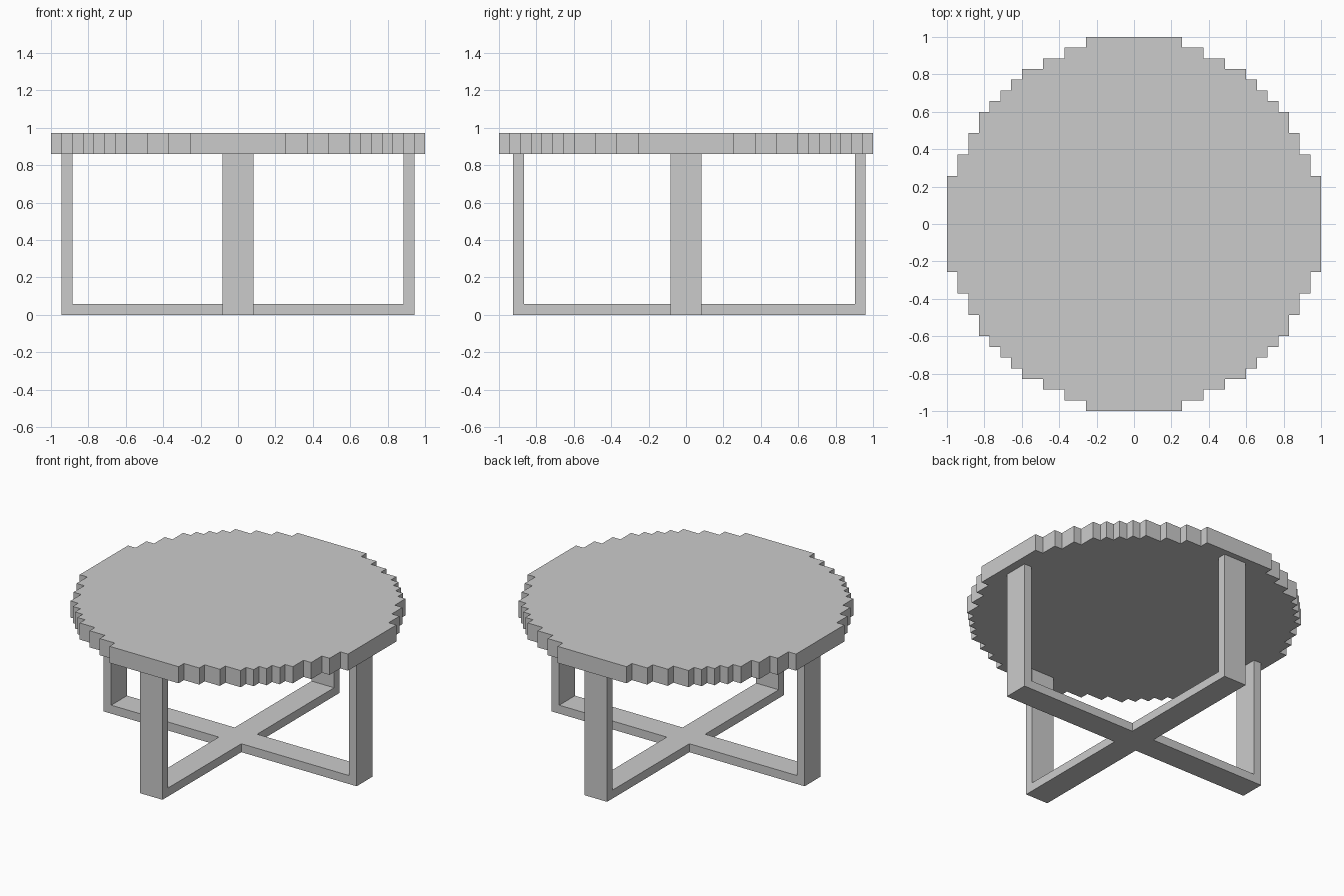
import bpy, bmesh

if "Cube" in bpy.data.objects:
    bpy.data.objects.remove(bpy.data.objects["Cube"])


def prism(name, outline, z0, z1):
    """Extrude a flat outline (counter-clockwise) from z0 up to z1."""
    bm = bmesh.new()
    face = bm.faces.new([bm.verts.new((x, y, z0)) for x, y in outline])
    ext = bmesh.ops.extrude_face_region(bm, geom=[face], use_keep_orig=True)
    for v in ext["geom"]:
        if isinstance(v, bmesh.types.BMVert):
            v.co.z = z1
    bmesh.ops.recalc_face_normals(bm, faces=bm.faces)
    mesh = bpy.data.meshes.new(name)
    bm.to_mesh(mesh)
    bm.free()
    obj = bpy.data.objects.new(name, mesh)
    bpy.context.collection.objects.link(obj)
    return obj


def rect(x0, x1, y0, y1):
    return [(x0, y0), (x1, y0), (x1, y1), (x0, y1)]


# Table top: stepped circle, one quarter staircase turned four times
CELL = 1 / 17.5
steps = [4.5, 6.5, 8.5, 10.5, 11.5, 12.5, 13.5, 14.5, 15.5, 16.5, 17.5]
xs = steps[::-1]
quarter = []
for i, (x, y) in enumerate(zip(xs, steps)):
    quarter.append((x * CELL, y * CELL))
    if i + 1 < len(xs):
        quarter.append((xs[i + 1] * CELL, y * CELL))
outline = []
for turn in range(4):
    outline += quarter
    quarter = [(-y, x) for x, y in quarter]
LEG_TOP, TOP = 0.86, 0.972
prism("table_top", outline, LEG_TOP, TOP)

# Four flat legs: inner and outer face positions
W, T = 0.084, 0.057
L, R, F, B = -0.943, 0.943, -0.924, 0.96
prism("left_leg", rect(L, L + T, -W, W), 0, LEG_TOP)
prism("right_leg", rect(R - T, R, -W, W), 0, LEG_TOP)
prism("front_leg", rect(-W, W, F, F + T), 0, LEG_TOP)
prism("back_leg", rect(-W, W, B - T, B), 0, LEG_TOP)

# Cross-shaped floor stretcher joining the legs
l, r, f, b = L + T, R - T, F + T, B - T
cross = [(r, -W), (r, W), (W, W), (W, b), (-W, b), (-W, W),
         (l, W), (l, -W), (-W, -W), (-W, f), (W, f), (W, -W)]
prism("cross_stretcher", cross, 0, T)
